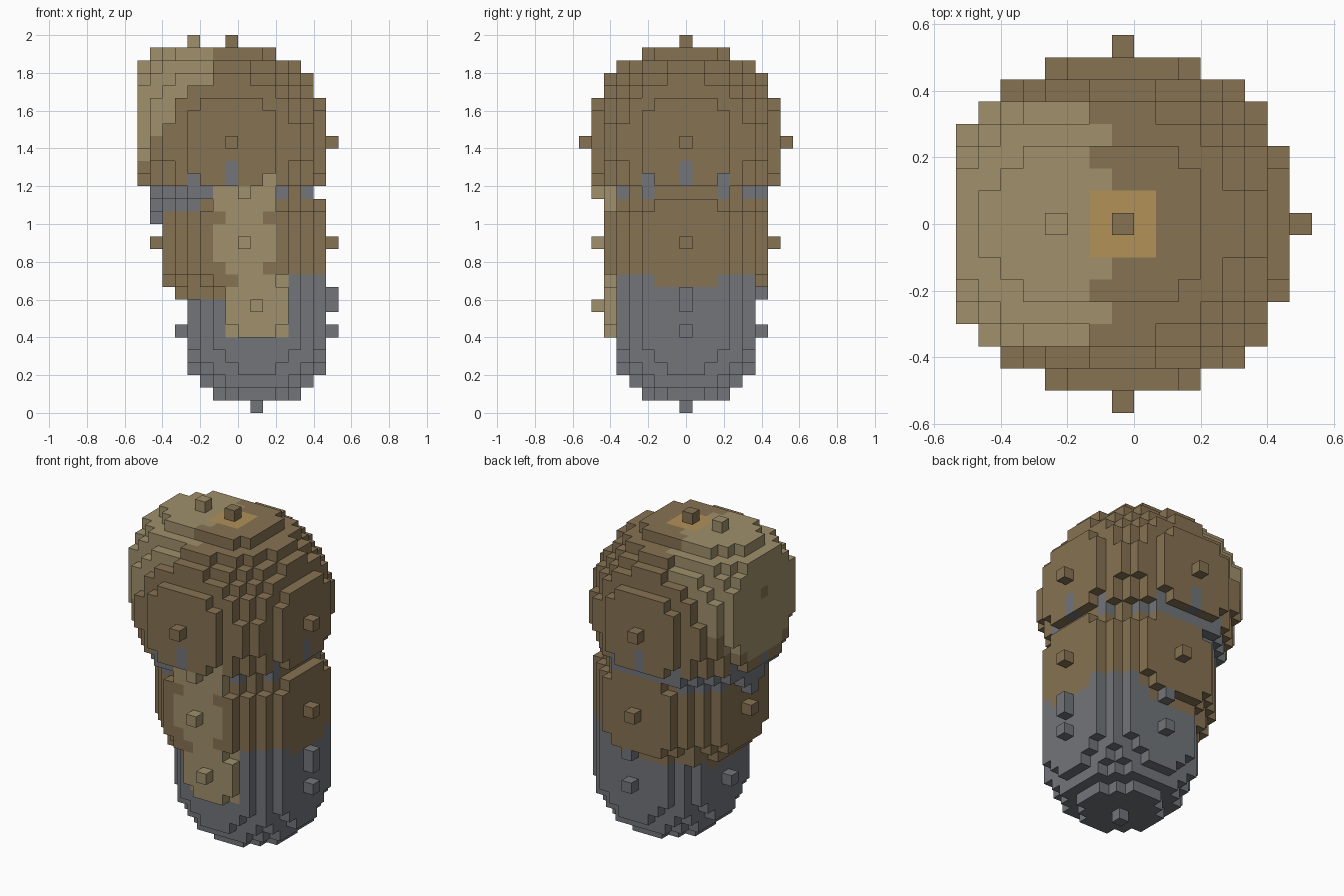
import bpy
from mathutils import Vector

if "Cube" in bpy.data.objects:
    bpy.data.objects.remove(bpy.data.objects["Cube"])

V = 1 / 15            # voxel size
grid = {}             # (i, j, k) -> part name


def ball(part, c, r, split=None, low=None):
    """Paint a voxel ball; cells below layer `split` go to part `low`."""
    for i in range(max(c[0] - r, -8), c[0] + r + 1):
        for j in range(c[1] - r, c[1] + r + 1):
            for k in range(c[2] - r, c[2] + r + 1):
                if (i - c[0])**2 + (j - c[1])**2 + (k - c[2])**2 <= r * r:
                    grid[i, j, k] = low if split and k < split else part


def paint(part, cells):
    for c in cells:
        if c[0] >= -8:
            grid[c] = part


# grey trunk running up through the model
ball("base", (1, 0, 6), 6)
ball("base", (1, 0, 9), 6)
paint("base", [(7, 0, 8)])
ball("neck", (-1, 0, 15), 6)

# large upper ball, grey underneath, with short grey drips
ball("upper_ball", (-1, 0, 21), 8, 18, "neck")
for s in (-1, 1):
    paint("neck", [(-1, 7 * s, k) for k in (18, 19)])
    paint("neck", [(-1 + 7 * s, 0, k) for k in (18, 19)])
    for t in (-1, 1):
        paint("neck", [(-1 + 3 * t, 6 * s, 18), (-1 + 6 * s, 3 * t, 18)])
        if (-1 + 3 * t, 7 * s, 18) in grid:
            paint("neck", [(-1 + 3 * t, 7 * s, 18)])

# middle ball
ball("middle_ball", (0, 0, 13), 7)

# light patches: crown side and front row of three
ball("crown_patch", (-4, 0, 23), 6)
for c in ((1, -4, 8), (0, -4, 13), (0, -4, 17)):
    ball("front_patch", c, 3)

# small details
paint("crown_spot", [(i, j, 28) for i in (-2, -1, 0) for j in (-1, 0, 1)])
paint("upper_ball", [(-1, 0, 29), (-8, 0, 24)])

# the front of the upper ball stays over the top front patch
for i in range(-3, 2):
    if i != -1:
        paint("upper_ball", [(i, -7, 18)])

COLORS = {
    "base": (0.168, 0.178, 0.195, 1),
    "neck": (0.168, 0.178, 0.195, 1),
    "upper_ball": (0.238, 0.168, 0.084, 1),
    "middle_ball": (0.238, 0.168, 0.084, 1),
    "crown_patch": (0.352, 0.279, 0.150, 1),
    "front_patch": (0.352, 0.279, 0.150, 1),
    "crown_spot": (0.445, 0.287, 0.098, 1),
}


def build(part, color):
    """Mesh the outward faces of every cell of one part."""
    verts, faces = {}, []
    for c, name in grid.items():
        if name != part:
            continue
        for a in range(3):
            b, d = (a + 1) % 3, (a + 2) % 3
            for s in (-1, 1):
                n = list(c)
                n[a] += s
                if tuple(n) in grid:
                    continue
                loop = []
                for u, w in ((0, 0), (1, 0), (1, 1), (0, 1))[::s]:
                    p = list(c)
                    p[a] += s > 0
                    p[b] += u
                    p[d] += w
                    loop.append(verts.setdefault(tuple(p), len(verts)))
                faces.append(loop)
    mesh = bpy.data.meshes.new(part)
    mesh.from_pydata([Vector((x, y - 0.5, z)) * V for x, y, z in verts], [], faces)
    mat = bpy.data.materials.new(part + "_color")
    mat.diffuse_color = color
    mat.use_nodes = True
    mat.node_tree.nodes["Principled BSDF"].inputs["Base Color"].default_value = mat.diffuse_color
    mesh.materials.append(mat)
    bpy.context.collection.objects.link(bpy.data.objects.new(part, mesh))


for part, color in COLORS.items():
    build(part, color)
